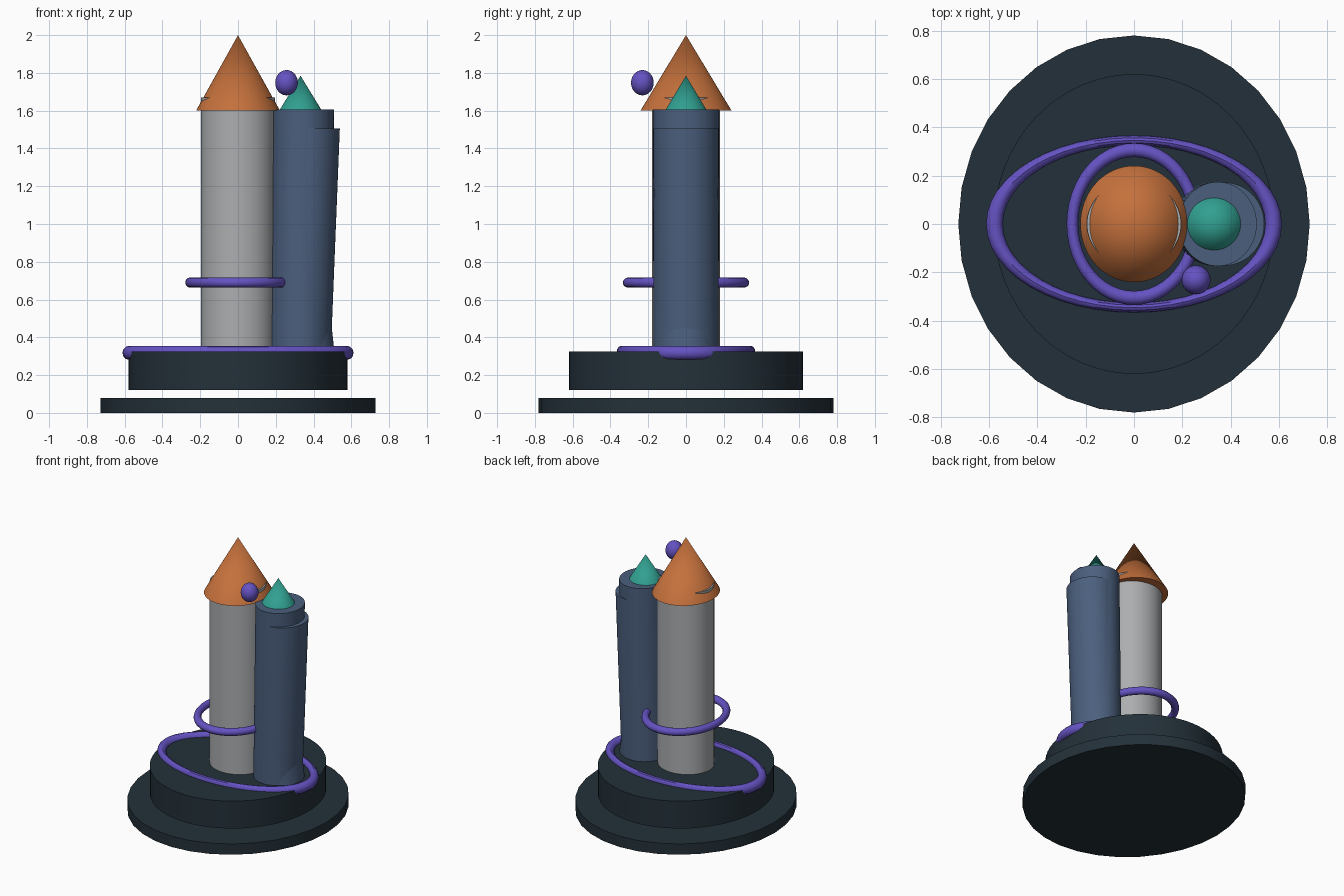
import bpy
import bmesh
import math
from mathutils import Matrix, Vector

if "Cube" in bpy.data.objects:
    bpy.data.objects.remove(bpy.data.objects["Cube"])


def material(name, rgb):
    m = bpy.data.materials.new(name)
    m.diffuse_color = (*rgb, 1)
    m.use_nodes = True
    m.node_tree.nodes["Principled BSDF"].inputs["Base Color"].default_value = m.diffuse_color
    return m


DARK = material("dark slate", (0.017, 0.030, 0.041))
GREY = material("light grey", (0.41, 0.42, 0.43))
BLUE = material("steel blue", (0.070, 0.114, 0.205))
ORANGE = material("burnt orange", (0.56, 0.165, 0.045))
TEAL = material("teal", (0.030, 0.35, 0.28))
PURPLE = material("violet", (0.130, 0.085, 0.54))


def finish(name, bm, mat):
    mesh = bpy.data.meshes.new(name)
    bm.to_mesh(mesh)
    bm.free()
    mesh.materials.append(mat)
    ob = bpy.data.objects.new(name, mesh)
    bpy.context.collection.objects.link(ob)
    bpy.ops.object.select_all(action='DESELECT')
    ob.select_set(True)
    bpy.context.view_layer.objects.active = ob
    bpy.ops.object.shade_smooth_by_angle(angle=math.radians(35))
    return ob


def column(name, mat, z0, z1, x0, r0, x1=None, r1=None, sides=64):
    """Oval column or cone; r0, r1 are (x, y) radii, x0, x1 the end centres."""
    x1 = x0 if x1 is None else x1
    r1 = r0 if r1 is None else r1
    bm = bmesh.new()
    bmesh.ops.create_cone(bm, cap_ends=True, segments=sides, radius1=1,
                          radius2=1 if r1[0] > 0 else 0, depth=2)
    for v in bm.verts:
        x, r, z = (x0, r0, z0) if v.co.z < 0 else (x1, r1, z1)
        v.co = Vector((x + v.co.x * r[0], v.co.y * r[1], z))
    return finish(name, bm, mat)


def ring(name, mat, z, major, minor, scale, steps=48, sides=12):
    """Torus made by spinning a circle, then stretched."""
    bm = bmesh.new()
    place = Matrix.Translation((major, 0, 0)) @ Matrix.Rotation(math.pi / 2, 4, 'X')
    bmesh.ops.create_circle(bm, segments=sides, radius=minor, matrix=place)
    bmesh.ops.spin(bm, geom=bm.verts[:] + bm.edges[:], axis=(0, 0, 1),
                   cent=(0, 0, 0), angle=math.tau, steps=steps)
    bmesh.ops.remove_doubles(bm, verts=bm.verts, dist=1e-5)
    bmesh.ops.recalc_face_normals(bm, faces=bm.faces)
    for v in bm.verts:
        v.co = Vector((v.co.x * scale[0], v.co.y * scale[1], v.co.z * scale[2] + z))
    return finish(name, bm, mat)


# Two stacked oval discs with a narrow gap between them
column("lower_base", DARK, 0, 0.08, 0, (0.727, 0.78), sides=32)
column("upper_base", DARK, 0.122, 0.325, 0, (0.58, 0.62))

# Main tower and its pointed roof
column("main_tower", GREY, 0.31, 1.67, 0, (0.195, 0.18))
column("main_roof", ORANGE, 1.6, 2.0, 0, (0.222, 0.241), r1=(0, 0))

# Side tower: three merged shafts leaning slightly apart
column("side_tower", BLUE, 0.31, 1.605, 0.33, (0.164, 0.173), x1=0.346, r1=(0.162, 0.174))
column("side_tower_outer_shaft", BLUE, 0.31, 1.505, 0.328, (0.163, 0.17),
       x1=0.374, r1=(0.165, 0.172))
column("side_tower_inner_shaft", BLUE, 0.31, 1.32, 0.352, (0.16, 0.16),
       x1=0.287, r1=(0.113, 0.12))
column("side_roof", TEAL, 1.6, 1.785, 0.331, (0.113, 0.111), r1=(0, 0))

# Stretched rings around the base and the main tower
ring("base_ring", PURPLE, 0.318, 0.577, 0.035, (1, 0.6, 1.05))
ring("tower_ring", PURPLE, 0.69, 0.255, 0.024, (1, 1.2, 1.12))

# Floating ball beside the roofs
bm = bmesh.new()
bmesh.ops.create_uvsphere(bm, u_segments=32, v_segments=16, radius=1)
for v in bm.verts:
    v.co = Vector((0.257 + v.co.x * 0.06, -0.231 + v.co.y * 0.06, 1.748 + v.co.z * 0.067))
finish("floating_ball", bm, PURPLE)
